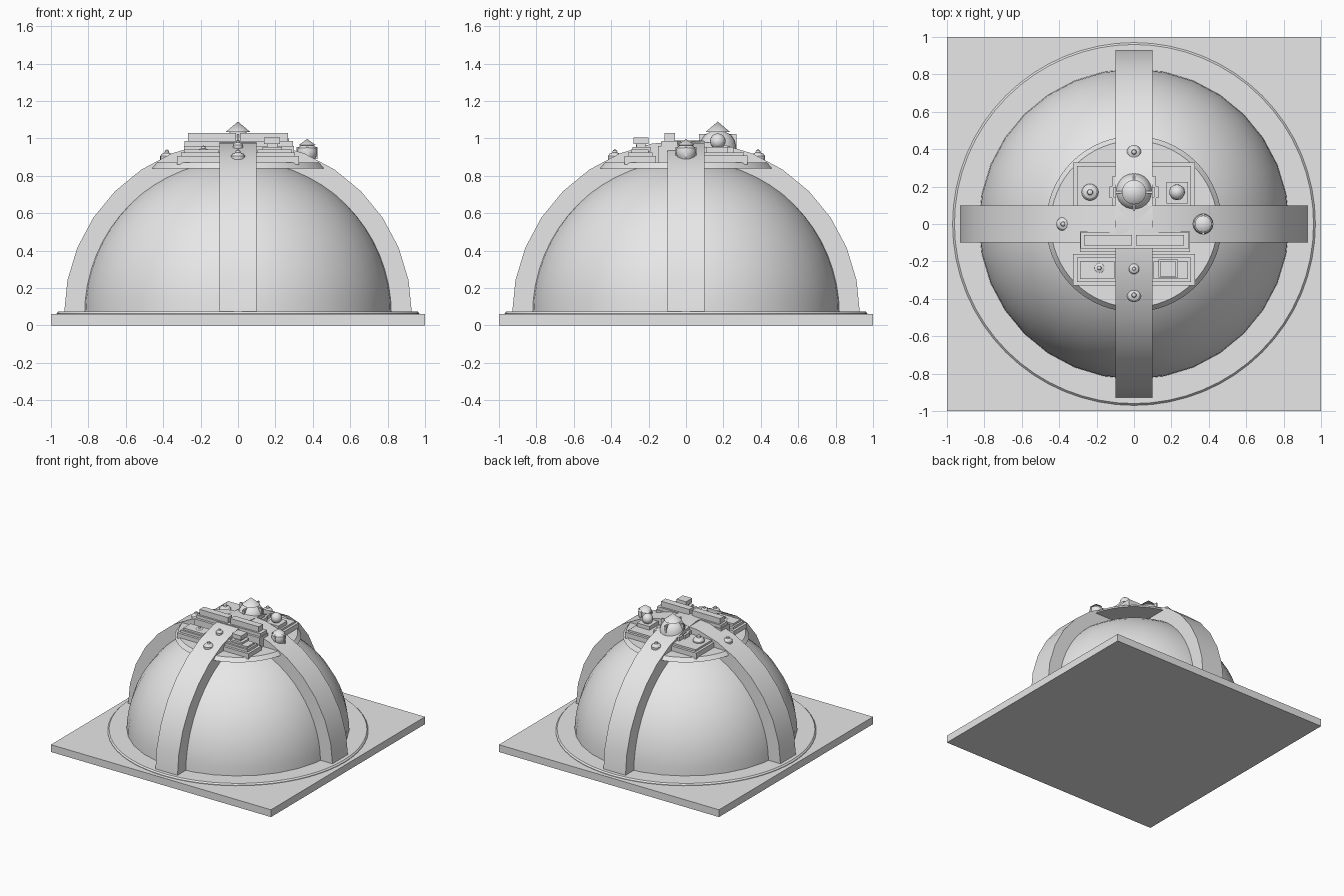
import bpy, bmesh
from math import sin, cos, pi, radians
from mathutils import Matrix

cube = bpy.data.objects.get("Cube")
if cube:
    bpy.data.objects.remove(cube)

grey = bpy.data.materials.new("plain grey")
grey.use_nodes = True
grey.diffuse_color = (0.8, 0.8, 0.8, 1)
grey.node_tree.nodes["Principled BSDF"].inputs["Base Color"].default_value = (0.8, 0.8, 0.8, 1)


def finish(bm, name, smooth=False):
    bmesh.ops.recalc_face_normals(bm, faces=bm.faces)
    mesh = bpy.data.meshes.new(name)
    bm.to_mesh(mesh)
    bm.free()
    mesh.materials.append(grey)
    obj = bpy.data.objects.new(name, mesh)
    bpy.context.collection.objects.link(obj)
    if smooth:
        bpy.ops.object.select_all(action='DESELECT')
        obj.select_set(True)
        bpy.context.view_layer.objects.active = obj
        bpy.ops.object.shade_smooth_by_angle(angle=radians(30))
    return obj


def box(name, x0, x1, y0, y1, z0, z1):
    bm = bmesh.new()
    size = Matrix.Diagonal((x1 - x0, y1 - y0, z1 - z0, 1))
    mid = Matrix.Translation(((x0 + x1) / 2, (y0 + y1) / 2, (z0 + z1) / 2))
    bmesh.ops.create_cube(bm, size=1, matrix=mid @ size)
    return finish(bm, name)


def lathe(name, profile, x=0, y=0, z=0, scale=1, steps=16):
    """Turn (radius, height) points around a vertical axis."""
    bm = bmesh.new()
    verts = [bm.verts.new((r * scale, 0, h * scale)) for r, h in profile]
    edges = [bm.edges.new(pair) for pair in zip(verts, verts[1:])]
    bmesh.ops.spin(bm, geom=verts + edges, cent=(0, 0, 0), axis=(0, 0, 1),
                   angle=2 * pi, steps=steps)
    bmesh.ops.remove_doubles(bm, verts=bm.verts, dist=1e-5)
    bmesh.ops.translate(bm, verts=bm.verts, vec=(x, y, z))
    return finish(bm, name, True)


def fins(name, x, y, z0, z1, reach):
    for i, (dx, dy) in enumerate(((reach, 0.006), (0.006, reach))):
        box(f"{name}_{i + 1}", x - dx, x + dx, y - dy, y + dy, z0, z1)


# Base slab and raised round plinth
box("base_slab", -1, 1, -1, 1, 0, 0.06)
lathe("round_plinth", [(0, 0.05), (0.97, 0.05), (0.97, 0.064), (0.96, 0.075), (0, 0.075)], steps=64)

# Dome
R, CZ = 0.83, 0.06
lathe("dome", [(R * cos(i * pi / 32), CZ + R * sin(i * pi / 32)) for i in range(17)], steps=32)

# Two crossing arches
for name, turn in (("side_to_side_arch", 0), ("front_to_back_arch", pi / 2)):
    bm = bmesh.new()
    rim = [bm.verts.new((0.93 * cos(i * pi / 16), -0.1, CZ + 0.93 * sin(i * pi / 16)))
           for i in range(17)]
    face = bm.faces.new(rim)
    new = bmesh.ops.extrude_face_region(bm, geom=[face])["geom"]
    bmesh.ops.translate(bm, vec=(0, 0.2, 0),
                        verts=[v for v in new if isinstance(v, bmesh.types.BMVert)])
    bmesh.ops.rotate(bm, verts=bm.verts, cent=(0, 0, 0), matrix=Matrix.Rotation(turn, 3, 'Z'))
    finish(bm, name, True)

# Crown disc with stepped platforms
lathe("crown_disc", [(0, 0.84), (0.47, 0.84), (0.445, 0.87), (0, 0.87)], steps=64)
box("back_platform", -0.325, 0.325, 0.05, 0.33, 0.86, 0.91)
box("back_platform_step", -0.305, 0.305, 0.05, 0.31, 0.9, 0.925)
box("front_platform", -0.325, 0.325, -0.33, -0.16, 0.86, 0.905)
for side, name in ((-1, "right"), (1, "left")):
    a, b = sorted((side * 0.09, side * 0.305))
    box(f"front_{name}_step", a, b, -0.31, -0.18, 0.9, 0.925)
    box(f"front_{name}_upper_step", a + 0.015, b - 0.015, -0.295, -0.2, 0.92, 0.94)

# Long raised console with twin bars
box("console_base", -0.29, 0.3, -0.15, -0.04, 0.86, 0.96)
box("console_step", -0.285, 0.295, -0.13, -0.045, 0.95, 0.985)
for side, name in ((-1, "right"), (1, "left")):
    a, b = sorted((side * 0.012, side * 0.268))
    box(f"console_bar_{name}", a, b, -0.115, -0.06, 0.98, 1.03)

# Box vent on the front left corner
box("vent_foot", 0.13, 0.235, -0.285, -0.19, 0.93, 0.955)
box("vent_neck", 0.155, 0.21, -0.265, -0.215, 0.95, 0.975)
box("vent_cap", 0.14, 0.225, -0.28, -0.2, 0.97, 1.005)

# Ball turret on the back left corner
box("ball_plinth", 0.175, 0.29, 0.11, 0.225, 0.92, 0.955)
ball = [(cos(i * pi / 8), sin(i * pi / 8)) for i in range(-4, 5)]
lathe("ball_turret", ball, 0.23, 0.17, 0.985, 0.042)

# Large central finial with side brackets
lathe("large_finial", [(0, 0.9), (0.1, 0.9), (0.1, 0.95), (0.09, 0.99), (0.07, 1.02),
                       (0.04, 1.035), (0.065, 1.035), (0, 1.09)], 0, 0.17, steps=24)
fins("large_finial_fin", 0, 0.17, 0.92, 1.025, 0.1)
for side, name in ((-1, "right"), (1, "left")):
    for i in (-1, 0, 1):
        x = side * (0.12 - 0.012 * abs(i))
        y = 0.17 + i * 0.055
        box(f"bracket_{name}_{i + 2}", x - 0.01, x + 0.01, y - 0.03, y + 0.03, 0.9, 0.955)

# Pointed finial with fins on the left arch
lathe("left_finial", [(0, 0.86), (0.03, 0.87), (0.05, 0.905), (0.055, 0.93), (0.05, 0.95),
                      (0.035, 0.962), (0.045, 0.965), (0, 0.997)], 0.37, 0)
fins("left_finial_fin", 0.37, 0, 0.89, 0.955, 0.056)

# Small knobs
knob = [(0, -1.5), (0.7, -1.5), (1, -0.5), (1, 0), (0.75, 0.35), (0.35, 0.5), (0.3, 0.8), (0, 1)]
for name, x, y, z, size in (("right_knob", -0.38, 0, 0.905, 0.036),
                            ("front_knob", 0, -0.38, 0.905, 0.038),
                            ("back_knob", 0, 0.385, 0.905, 0.038),
                            ("back_right_knob", -0.235, 0.17, 0.935, 0.045),
                            ("front_right_knob", -0.185, -0.235, 0.93, 0.033),
                            ("inner_front_knob", 0, -0.24, 0.965, 0.028)):
    lathe(name, knob, x, y, z, size)
